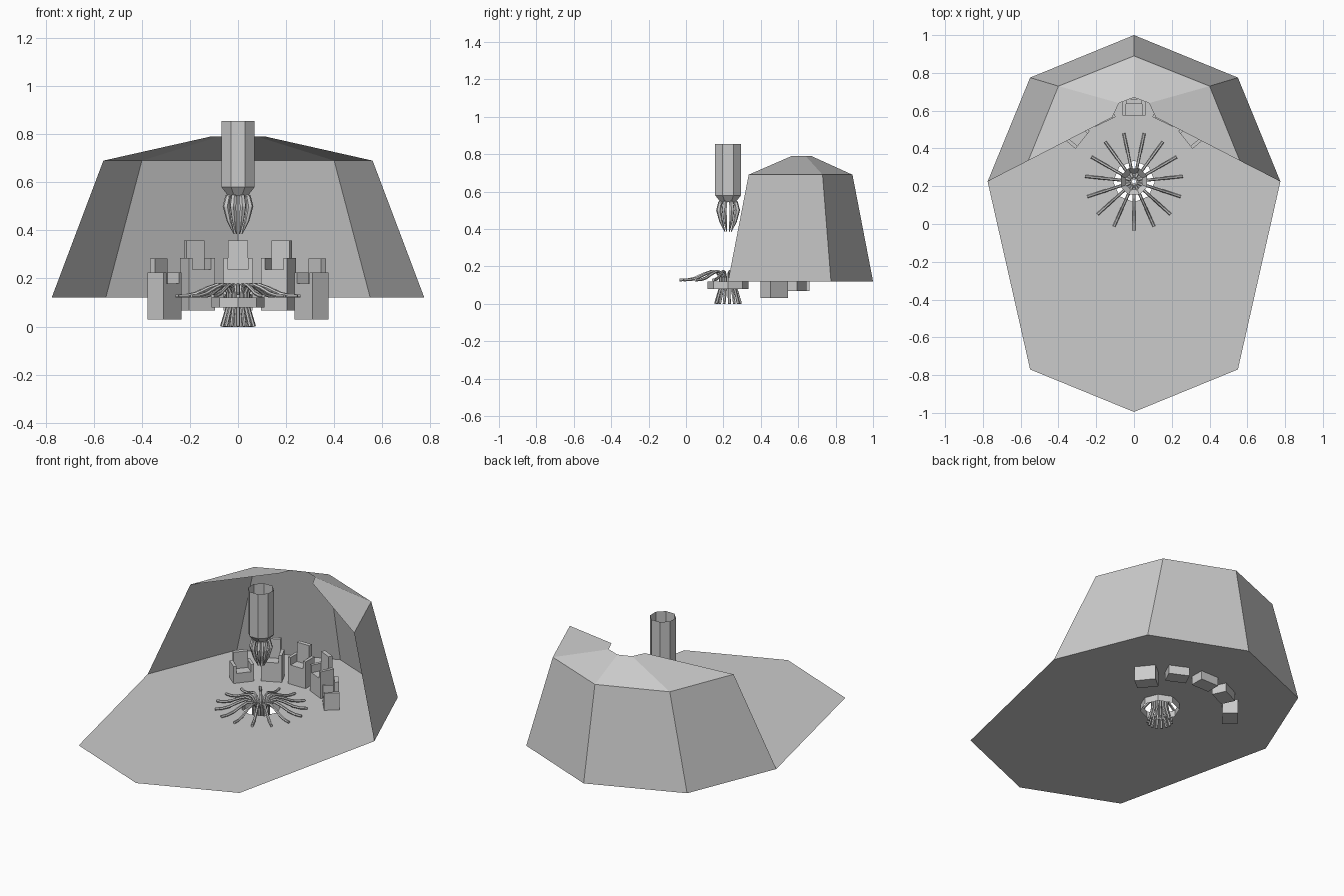
import bpy, bmesh
from math import sin, cos, pi, radians
from mathutils import Matrix, Vector

cube = bpy.data.objects.get("Cube")
if cube:
    bpy.data.objects.remove(cube, do_unlink=True)

grey = bpy.data.materials.new("plain grey")
grey.use_nodes = True
COLOUR = (0.6, 0.6, 0.6, 1)
grey.diffuse_color = COLOUR
grey.node_tree.nodes["Principled BSDF"].inputs["Base Color"].default_value = COLOUR

HUB = Vector((0, 0.225, 0))   # axis shared by the column, well and seats
FLOOR = 0.12


def add_object(name, bm):
    mesh = bpy.data.meshes.new(name)
    bm.to_mesh(mesh)
    bm.free()
    mesh.materials.append(grey)
    ob = bpy.data.objects.new(name, mesh)
    bpy.context.collection.objects.link(ob)
    return ob


def ring(bm, radius, z, sides=8, turn=0.0):
    return [bm.verts.new(HUB + Vector((radius * cos(a), radius * sin(a), z)))
            for a in (turn + 2 * pi * i / sides for i in range(sides))]


def bridge(bm, a, b, closed=True):
    n = len(a)
    for i in range(n if closed else n - 1):
        j = (i + 1) % n
        bm.faces.new((a[i], a[j], b[j], b[i]))


def strip(half, z):
    """Mirror a half outline, ordered from +x round to the centre line."""
    pts = half + [(-x, y) for x, y in reversed(half[:-1])]
    return [(x, y, z) for x, y in pts]


def rods(name, count, profile, thickness, turn):
    """Bent tapering rods set around the hub; profile holds (r, z, scale)."""
    curve = bpy.data.curves.new(name, "CURVE")
    curve.dimensions = "3D"
    curve.bevel_depth = thickness
    curve.bevel_resolution = 1
    curve.use_fill_caps = True
    for i in range(count):
        a = turn + 2 * pi * i / count
        spline = curve.splines.new("POLY")
        spline.points.add(len(profile) - 1)
        for p, (r, z, s) in zip(spline.points, profile):
            p.co = (HUB.x + r * cos(a), HUB.y + r * sin(a), z, 1)
            p.radius = s
    curve.materials.append(grey)
    ob = bpy.data.objects.new(name, curve)
    bpy.context.collection.objects.link(ob)
    for s in curve.splines:
        s.use_smooth = False


# Floor slab with the round well opening
bm = bmesh.new()
back = strip([(0.775, 0.225), (0.55, 0.775), (0, 1)], FLOOR)
front = [(-0.55, -0.77, FLOOR), (0, -0.995, FLOOR), (0.55, -0.77, FLOOR)]
outer = [bm.verts.new(p) for p in back + front]
bridge(bm, outer, ring(bm, 0.11, FLOOR))
add_object("floor", bm)

# Short collar hanging below the opening
bm = bmesh.new()
bridge(bm, ring(bm, 0.11, 0.08), ring(bm, 0.11, FLOOR))
add_object("well_collar", bm)

# Leaning back walls and the sloping roof with its cut-out
eaves = strip([(0.56, 0.335), (0.40, 0.73), (0, 0.89)], 0.69)
crown = strip([(0.115, 0.565), (0.08, 0.64), (0, 0.67)], 0.79)
for name, low, high in (("back_walls", back, eaves), ("roof", eaves, crown)):
    bm = bmesh.new()
    bridge(bm, [bm.verts.new(p) for p in low],
           [bm.verts.new(p) for p in high], closed=False)
    add_object(name, bm)

# Hanging column, open at the top, with a funnel below
bm = bmesh.new()
levels = [ring(bm, r, z, turn=pi / 8) for r, z in
          ((0.075, 0.855), (0.075, 0.58), (0.045, 0.545), (0.012, 0.545))]
for a, b in zip(levels, levels[1:]):
    bridge(bm, b, a)
add_object("column", bm)

# Claws under the column
rods("claws", 8, [(0.02, 0.55, 0.5), (0.045, 0.54, 0.9), (0.054, 0.5, 1),
                  (0.04, 0.44, 0.7), (0.018, 0.385, 0.15)], 0.014, pi / 8)

# Tendrils rising through the well and drooping outwards
rods("tendrils", 15, [(0.068, 0, 1), (0.044, 0.08, 1), (0.042, 0.14, 1),
                      (0.06, 0.168, 1), (0.09, 0.174, 1), (0.13, 0.16, 1),
                      (0.18, 0.137, 1), (0.22, 0.128, 1), (0.26, 0.127, 1)],
     0.008, -pi / 2)

# Seats in an arc: base, two arms and a tall backrest
WIDTH, DEPTH, ARM = 0.12, 0.086, 0.018


def box(bm, x0, x1, y0, y1, z0, z1):
    m = Matrix.Translation(((x0 + x1) / 2, (y0 + y1) / 2, (z0 + z1) / 2))
    m = m @ Matrix.Diagonal((x1 - x0, y1 - y0, z1 - z0, 1))
    bmesh.ops.create_cube(bm, size=1, matrix=m)


def seat(name, angle, bottom, cushion, arm_top, top):
    bm = bmesh.new()
    w, d = WIDTH / 2, DEPTH / 2
    box(bm, -w, w, -d, d, bottom, cushion)
    for s in (-1, 1):
        edge = sorted((s * w, s * (w - ARM)))
        box(bm, *edge, -d, d, cushion, arm_top)
    box(bm, ARM - w, w - ARM, d - 0.025, d, cushion, top)
    ob = add_object(name, bm)
    a = radians(angle)
    ob.location = HUB + Vector((cos(a), sin(a), 0)) * 0.393
    ob.rotation_euler.z = a - pi / 2


for side, s in (("left", -1), ("right", 1)):
    seat("outer_seat_" + side, 90 + s * 51, 0.03, 0.18, 0.225, 0.283)
    seat("inner_seat_" + side, 90 + s * 25.5, 0.067, 0.238, 0.285, 0.357)
seat("middle_seat", 90, 0.067, 0.238, 0.285, 0.357)
